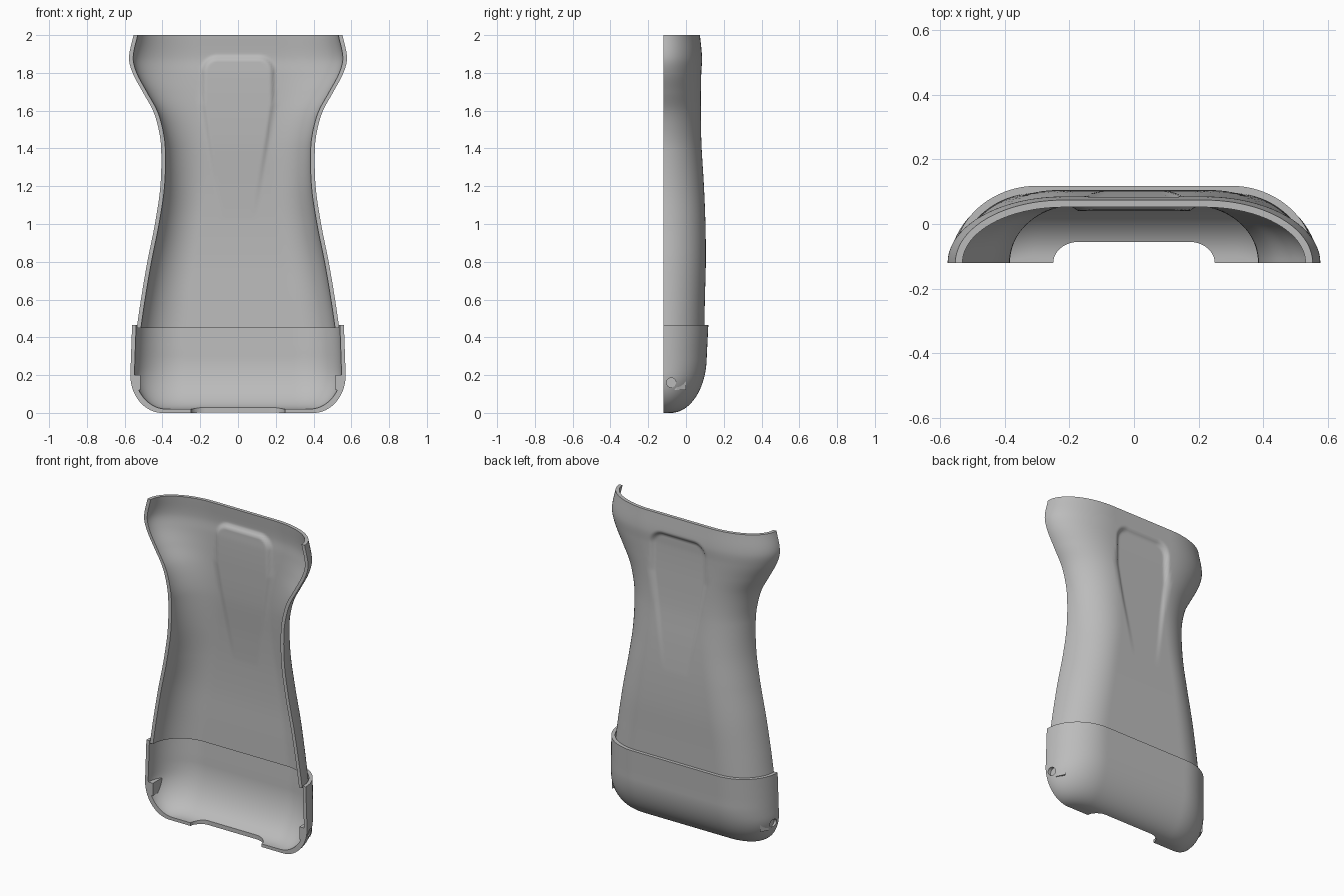
import bpy, bmesh, math
from mathutils import Matrix

FRONT = -0.12
WALL = 0.022

cube = bpy.data.objects.get("Cube")
if cube:
    bpy.data.objects.remove(cube, do_unlink=True)

grey = bpy.data.materials.new("plain grey")
grey.use_nodes = True
grey.diffuse_color = (0.5, 0.5, 0.5, 1)
grey.node_tree.nodes["Principled BSDF"].inputs["Base Color"].default_value = (0.5, 0.5, 0.5, 1)


def finish(name, bm):
    bmesh.ops.recalc_face_normals(bm, faces=bm.faces)
    mesh = bpy.data.meshes.new(name)
    bm.to_mesh(mesh)
    bm.free()
    mesh.materials.append(grey)
    obj = bpy.data.objects.new(name, mesh)
    bpy.context.collection.objects.link(obj)
    return obj


def activate(obj):
    bpy.ops.object.select_all(action='DESELECT')
    obj.select_set(True)
    bpy.context.view_layer.objects.active = obj


def smooth(obj):
    activate(obj)
    bpy.ops.object.shade_smooth_by_angle(angle=math.radians(35))


def cut(obj, cutter):
    mod = obj.modifiers.new("cut", 'BOOLEAN')
    mod.operation = 'DIFFERENCE'
    mod.solver = 'EXACT'
    mod.object = cutter
    activate(obj)
    bpy.ops.object.modifier_apply(modifier=mod.name)
    bpy.data.objects.remove(cutter, do_unlink=True)


def curve(keys, z):
    """Smooth interpolation through (z, values...) keys."""
    i = max(k for k in range(len(keys) - 1) if keys[k][0] <= z or k == 0)
    a, b = keys[i], keys[i + 1]
    p, q = keys[max(i - 1, 0)], keys[min(i + 2, len(keys) - 1)]
    span = b[0] - a[0]
    t = (z - a[0]) / span
    out = []
    for c in range(1, len(a)):
        m0 = (b[c] - p[c]) / (b[0] - p[0]) * span
        m1 = (q[c] - a[c]) / (q[0] - a[0]) * span
        out.append((2*t**3 - 3*t*t + 1) * a[c] + (t**3 - 2*t*t + t) * m0
                   + (3*t*t - 2*t**3) * b[c] + (t**3 - t*t) * m1)
    return out


def section(w, back, flat, corner=20, middle=40):
    """Open U outline: elliptical corners joined by a flat back."""
    side = []
    for i in range(corner + 1):
        a = math.pi / 2 * i / corner
        side.append((flat + (w - flat) * math.cos(a), FRONT + (back - FRONT) * math.sin(a)))
    mid = [(flat - 2 * flat * i / middle, back) for i in range(1, middle)]
    return side + mid + [(-x, y) for x, y in reversed(side)]


def shell(name, outer, inner, floor):
    """Walled shell from matching outer and inner rows, listed bottom to top."""
    bm = bmesh.new()
    rows = [[bm.verts.new(p) for p in row] for row in outer + inner[::-1]]
    n, last = len(outer), len(rows) - 1
    pairs = list(zip(rows, rows[1:]))
    if floor:
        bm.faces.new(rows[0])
        bm.faces.new(rows[last])
        bm.faces.new((rows[0][0], rows[0][-1], rows[last][-1], rows[last][0]))
    else:
        pairs.append((rows[last], rows[0]))
    for r, s in pairs:
        for j in range(len(r) - 1):
            bm.faces.new((r[j], r[j + 1], s[j + 1], s[j]))
    # flat front rims
    for i in range(n - 1):
        for j in (0, -1):
            bm.faces.new((rows[i][j], rows[i + 1][j], rows[last - i - 1][j], rows[last - i][j]))
    return finish(name, bm)


# Grip shell: height, half width, back depth, half width of the flat back
GRIP = [(0.45, 0.536, 0.097, 0.29), (0.6, 0.514, 0.1, 0.27), (0.8, 0.48, 0.105, 0.24),
        (1.0, 0.44, 0.103, 0.21), (1.2, 0.411, 0.095, 0.18), (1.4, 0.407, 0.083, 0.17),
        (1.5, 0.42, 0.08, 0.17), (1.6, 0.45, 0.079, 0.18), (1.7, 0.505, 0.079, 0.2),
        (1.8, 0.558, 0.081, 0.22), (1.88, 0.577, 0.085, 0.22), (2.0, 0.553, 0.074, 0.22)]


def recess(x, z):
    """Depth of the thumb recess, deepest at its top."""
    low, top, r = 1.03, 1.895, 0.09
    if not low < z < top:
        return 0
    half = 0.1 + 0.1 * min(1, (z - low) / 0.6)
    dx, dz = half - abs(x), top - z
    d = min(dx, dz)
    if dx < r and dz < r:
        d = r - math.hypot(r - dx, r - dz)
    t = max(0, min(1, d / 0.03))
    return 0.021 * (z - low) / (top - low) * t * t * (3 - 2 * t)


def grip_row(z, inset):
    w, back, flat = curve(GRIP, z)
    return [(x, y - recess(x, z), z) for x, y in section(w - inset, back - inset, flat)]


heights = [0.45 + 1.55 * i / 140 for i in range(141)]
grip = shell("grip_shell", [grip_row(z, 0) for z in heights],
             [grip_row(z, WALL) for z in heights], False)
smooth(grip)


# End cap with rounded bottom
def cap_row(z, inset):
    def dome(r):
        return math.sqrt(1 - max(0, 1 - z / r) ** 2)
    w = 0.4 + 0.17 * dome(0.2) - 0.035 * max(0, z - 0.2)
    back = -0.08 + 0.19 * dome(0.3) + 0.05 * max(0, z - 0.3)
    return [(x, y, z + (inset and 0.02)) for x, y in section(w - inset, back - inset, 0.3)]


steps = [0.3 * (1 - math.cos(math.pi / 2 * i / 24)) for i in range(25)]
steps += [0.34, 0.38, 0.42]
cap = shell("end_cap", [cap_row(z, 0) for z in steps + [0.465]],
            [cap_row(z, WALL) for z in steps + [0.445]], True)

# Cable notch in the cap floor
bm = bmesh.new()
outline = [(0.25, -0.2)] + section(0.25, -0.055, 0.17, 10, 4) + [(-0.25, -0.2)]
face = bm.faces.new([bm.verts.new((x, y, -0.05)) for x, y in outline])
up = bmesh.ops.extrude_face_region(bm, geom=[face])["geom"]
bmesh.ops.translate(bm, vec=(0, 0, 0.11), verts=[v for v in up if isinstance(v, bmesh.types.BMVert)])
cut(cap, finish("notch_cutter", bm))

# Screw holes and the lugs behind them
for side, label in ((1, "left"), (-1, "right")):
    bm = bmesh.new()
    place = Matrix.Translation((side * 0.57, -0.078, 0.16)) @ Matrix.Rotation(math.pi / 2, 4, 'Y')
    bmesh.ops.create_cone(bm, cap_ends=True, segments=32, radius1=0.025, radius2=0.025,
                          depth=0.09, matrix=place)
    cut(cap, finish("hole_cutter", bm))

    bm = bmesh.new()
    plan = [(0.515, FRONT), (0.548, FRONT), (0.544, -0.05), (0.52, 0.0), (0.515, -0.01)]
    face = bm.faces.new([bm.verts.new((side * x, y, 0.12)) for x, y in plan])
    up = bmesh.ops.extrude_face_region(bm, geom=[face])["geom"]
    bmesh.ops.translate(bm, vec=(0, 0, 0.08),
                        verts=[v for v in up if isinstance(v, bmesh.types.BMVert)])
    finish(label + "_screw_lug", bm)

smooth(cap)
